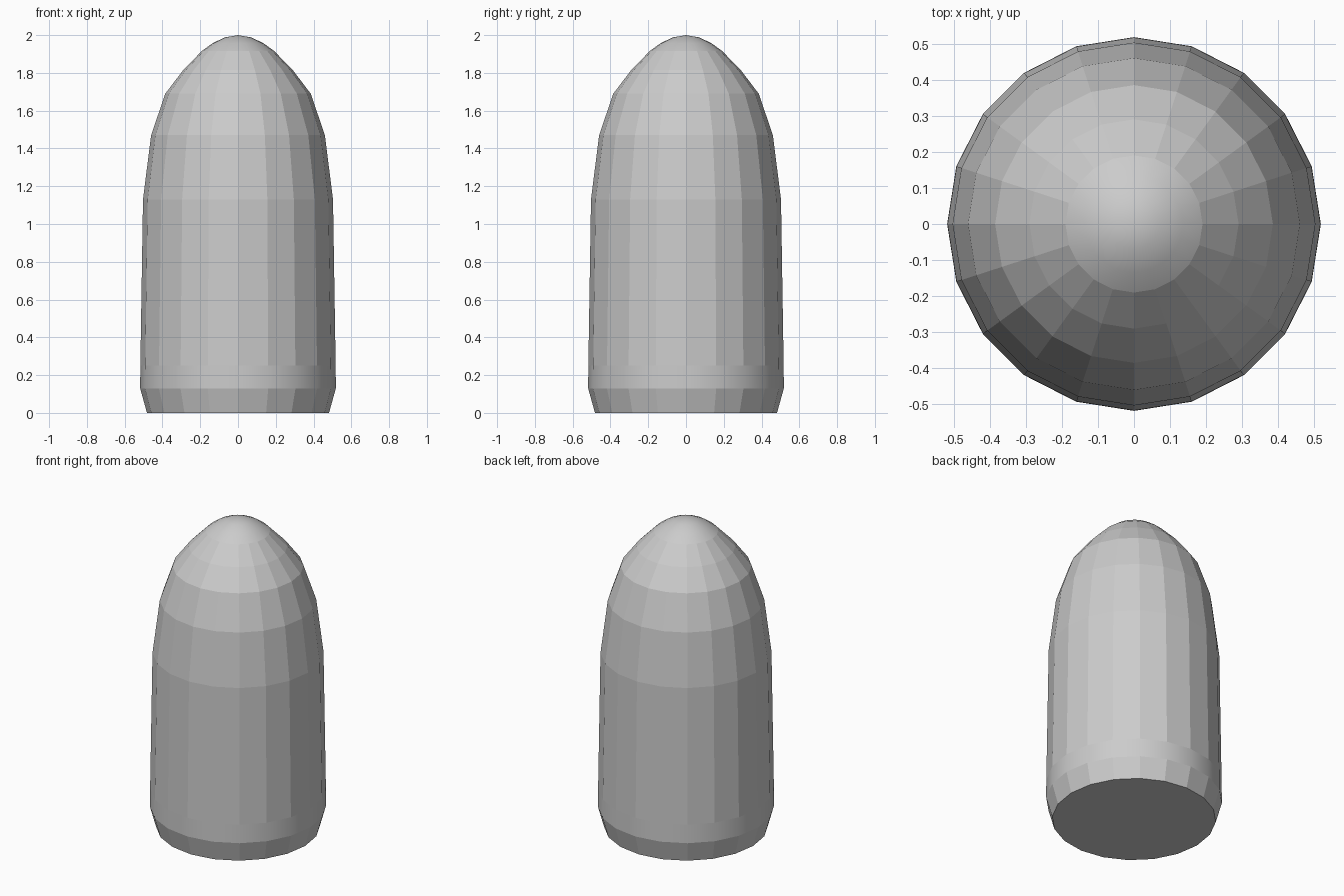
import bpy, bmesh
from math import cos, sin, tau

if "Cube" in bpy.data.objects:
    bpy.data.objects.remove(bpy.data.objects["Cube"])

SIDES = 20
# Outline of the turned body as (radius, height), base to nose
PROFILE = [(0.482, 0.0), (0.518, 0.13), (0.517, 0.25), (0.503, 1.13),
           (0.46, 1.47), (0.385, 1.69), (0.29, 1.815), (0.19, 1.917),
           (0.135, 1.957), (0.07, 1.988)]
SMOOTH_BANDS = {1, 7, 8}

bm = bmesh.new()
rings = [[bm.verts.new((r * cos(tau * i / SIDES), r * sin(tau * i / SIDES), z))
          for i in range(SIDES)] for r, z in PROFILE]

# Flat base
bm.faces.new(rings[0][::-1])

# Faceted walls, with a soft lower band and nose
for b, (lo, hi) in enumerate(zip(rings, rings[1:])):
    for i in range(SIDES):
        j = (i + 1) % SIDES
        face = bm.faces.new((lo[i], lo[j], hi[j], hi[i]))
        face.smooth = b in SMOOTH_BANDS

# Rounded nose tip
tip = bm.verts.new((0, 0, 2.0))
for i in range(SIDES):
    bm.faces.new((rings[-1][i], rings[-1][(i + 1) % SIDES], tip)).smooth = True

# Keep the borders of the soft areas crisp
for e in bm.edges:
    if len({f.smooth for f in e.link_faces}) > 1:
        e.smooth = False

mesh = bpy.data.meshes.new("rounded_slug")
bm.to_mesh(mesh)
bm.free()
bpy.context.collection.objects.link(bpy.data.objects.new("rounded_slug", mesh))
